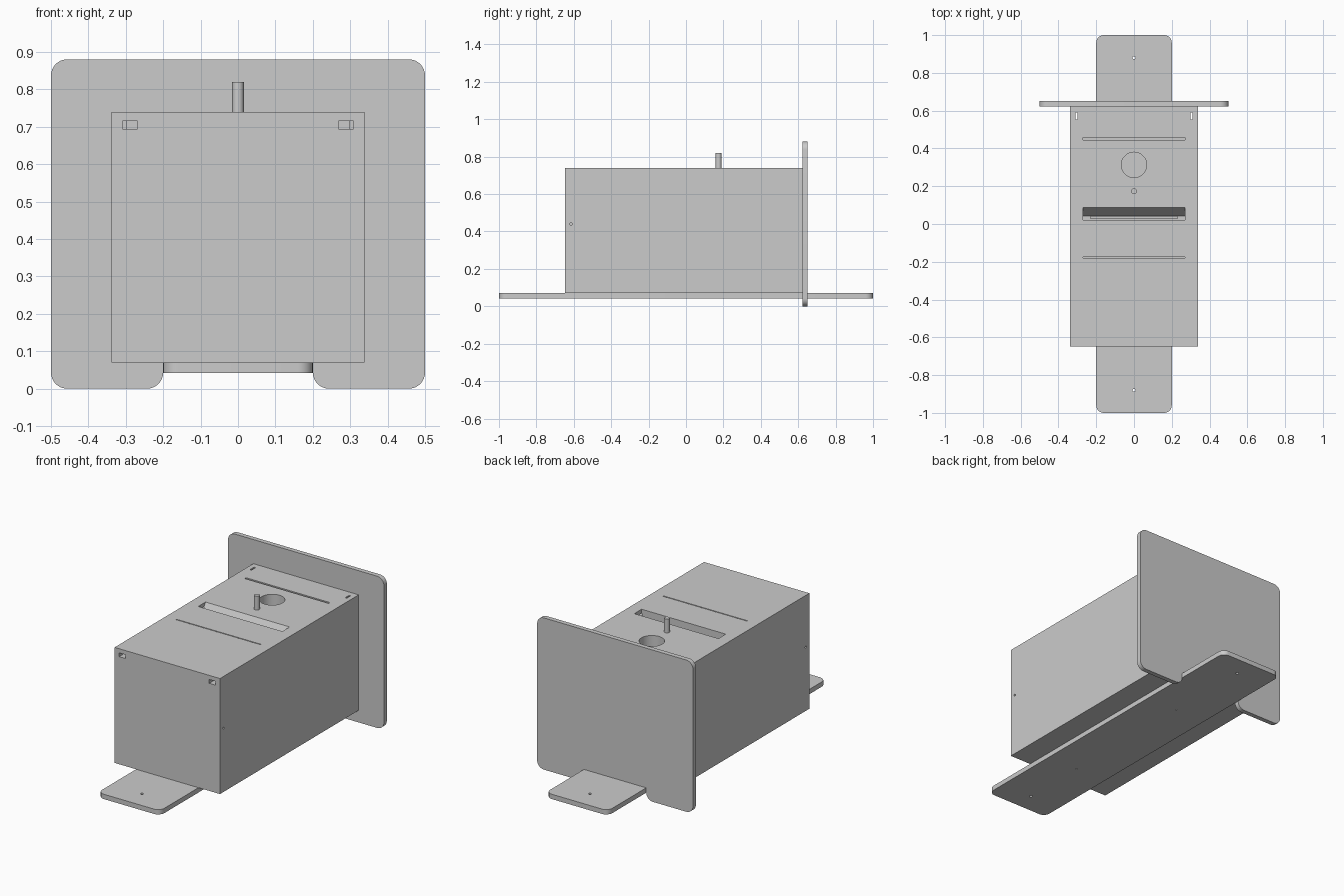
import bpy
import bmesh
from mathutils import Vector

default = bpy.data.objects.get("Cube")
if default:
    bpy.data.objects.remove(default, do_unlink=True)

grey = bpy.data.materials.new("plain_grey")
grey.use_nodes = True
grey.diffuse_color = (0.6, 0.6, 0.6, 1)
grey.node_tree.nodes["Principled BSDF"].inputs["Base Color"].default_value = (0.6, 0.6, 0.6, 1)


def finish(name, bm):
    bmesh.ops.recalc_face_normals(bm, faces=bm.faces[:])
    mesh = bpy.data.meshes.new(name)
    bm.to_mesh(mesh)
    bm.free()
    mesh.materials.append(grey)
    obj = bpy.data.objects.new(name, mesh)
    bpy.context.collection.objects.link(obj)
    return obj


def prism(name, points, depth, radius=0.0, rounded=None):
    """Extrude an outline; round the chosen corners along the extrusion."""
    bm = bmesh.new()
    depth = Vector(depth)
    face = bm.faces.new([bm.verts.new(p) for p in points])
    new = bmesh.ops.extrude_face_region(bm, geom=[face])["geom"]
    bmesh.ops.translate(bm, vec=depth, verts=[v for v in new if isinstance(v, bmesh.types.BMVert)])
    if radius:
        axis = depth.normalized()
        edges = []
        for e in bm.edges:
            along = (e.verts[1].co - e.verts[0].co).normalized()
            if abs(along.dot(axis)) > 0.99 and (rounded is None or rounded(e.verts[0].co)):
                edges.append(e)
        bmesh.ops.bevel(bm, geom=edges, offset=radius, segments=8, profile=0.5, affect='EDGES')
    return finish(name, bm)


def box(name, x, y, z, radius=0.0):
    corners = [(x[0], y[0], z[0]), (x[1], y[0], z[0]), (x[1], y[1], z[0]), (x[0], y[1], z[0])]
    return prism(name, corners, (0, 0, z[1] - z[0]), radius)


def cylinder(name, start, end, radius, sides=32):
    start, end = Vector(start), Vector(end)
    bm = bmesh.new()
    bmesh.ops.create_cone(bm, cap_ends=True, segments=sides, radius1=radius,
                          radius2=radius, depth=(end - start).length)
    turn = Vector((0, 0, 1)).rotation_difference(end - start).to_matrix()
    bmesh.ops.rotate(bm, matrix=turn, verts=bm.verts[:])
    bmesh.ops.translate(bm, vec=(start + end) / 2, verts=bm.verts[:])
    return finish(name, bm)


def activate(obj):
    bpy.ops.object.select_all(action='DESELECT')
    obj.select_set(True)
    bpy.context.view_layer.objects.active = obj


def cut(target, cutter):
    activate(target)
    mod = target.modifiers.new("cut", 'BOOLEAN')
    mod.operation = 'DIFFERENCE'
    mod.solver = 'EXACT'
    mod.object = cutter
    bpy.ops.object.modifier_apply(modifier=mod.name)
    bpy.data.objects.remove(cutter, do_unlink=True)


BASE_TOP, TOP = 0.07, 0.74

# Long mounting plate with screw holes at both ends and blind holes below
base = box("base_plate", (-0.2, 0.2), (-1, 1), (0.042, BASE_TOP), 0.04)
for y in (-0.88, 0.88):
    cut(base, cylinder("cutter", (0, y, 0), (0, y, 0.2), 0.008, 16))
for y in (-0.49, 0.36):
    cut(base, cylinder("cutter", (0, y, 0), (0, y, 0.06), 0.005, 12))

# Upright back panel, notched to straddle the base
outline = [(-0.5, 0), (-0.2, 0), (-0.2, BASE_TOP), (0.2, BASE_TOP),
           (0.2, 0), (0.5, 0), (0.5, 0.88), (-0.5, 0.88)]
panel = prism("back_panel", [(x, 0.623, z) for x, z in outline], (0, 0.027, 0), 0.043,
              lambda p: abs(p.z - BASE_TOP) > 0.01)

# Main box
body = box("main_box", (-0.338, 0.338), (-0.648, 0.623), (BASE_TOP, TOP))

# Thin grooves and round opening in the top
cut(body, box("cutter", (-0.27, 0.27), (0.446, 0.458), (0.64, 0.8)))
cut(body, box("cutter", (-0.27, 0.27), (-0.181, -0.175), (0.64, 0.8)))
cut(body, cylinder("cutter", (0, 0.313, 0.4), (0, 0.313, 0.8), 0.067, 48))

# Wide slot with a sloping rear wall and a narrow slit in its floor
wedge = [(0.021, 0.665), (0.042, 0.665), (0.088, TOP), (0.088, 0.8), (0.021, 0.8)]
cut(body, prism("cutter", [(-0.27, y, z) for y, z in wedge], (0.54, 0, 0)))
cut(body, box("cutter", (-0.23, 0.23), (0.03, 0.04), (0.56, 0.7)))

# Front channels meeting vertical slots near the rear corners
for s in (-1, 1):
    xs = sorted((s * 0.269, s * 0.309))
    cut(body, box("cutter", xs, (-0.7, 0.575), (0.694, 0.716)))
    xs = sorted((s * 0.3, s * 0.31))
    cut(body, box("cutter", xs, (0.553, 0.59), (0, 0.8)))
    cut(body, cylinder("cutter", (s * 0.25, -0.615, 0.44), (s * 0.4, -0.615, 0.44), 0.006, 12))

# Upright peg on top
peg = cylinder("peg", (0, 0.174, 0.7), (0, 0.174, 0.82), 0.0155)

for obj in (base, panel, body, peg):
    activate(obj)
    bpy.ops.object.shade_smooth_by_angle(angle=0.5)
